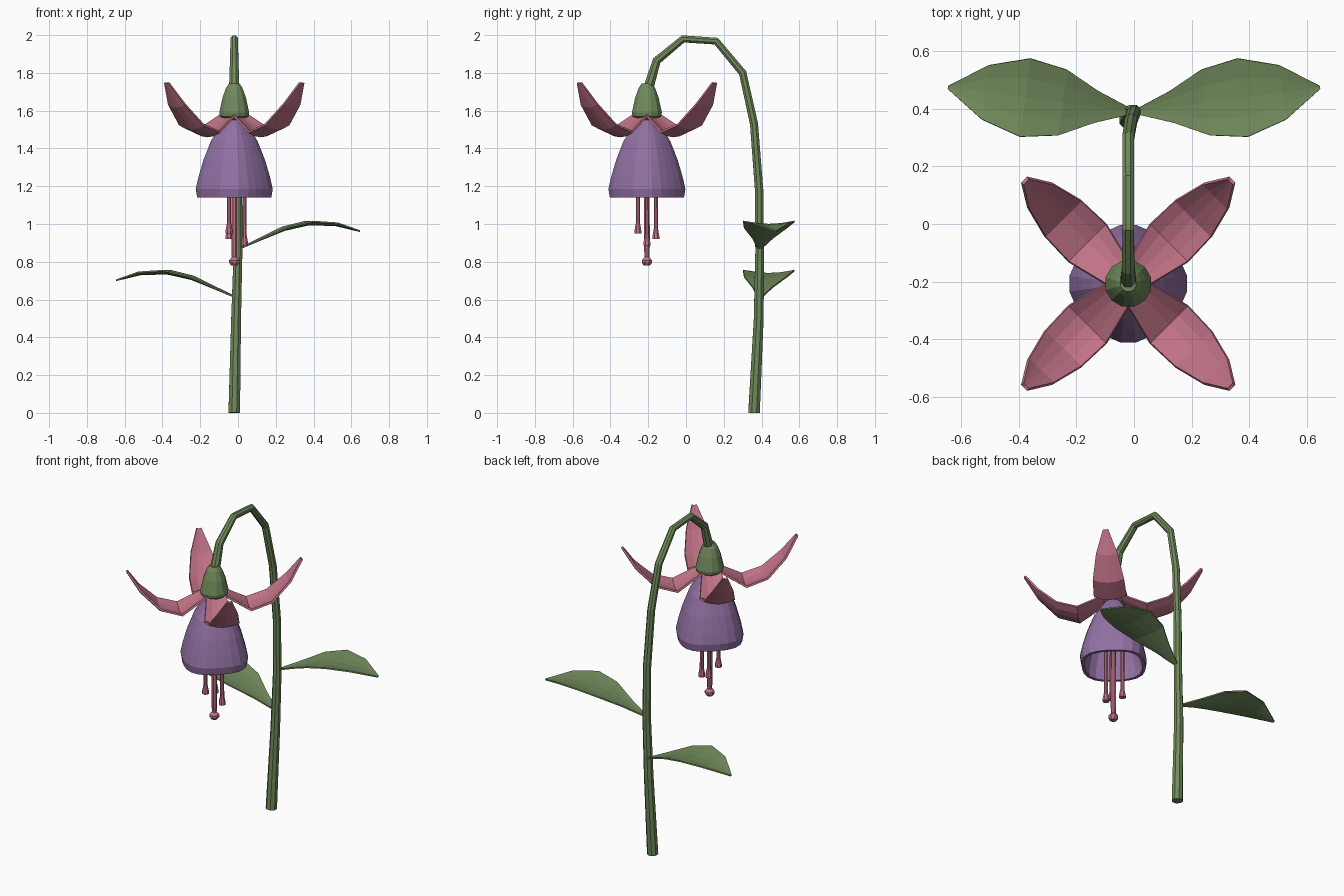
import bpy, bmesh, math

cube = bpy.data.objects.get("Cube")
if cube:
    bpy.data.objects.remove(cube, do_unlink=True)


def material(name, rgb):
    m = bpy.data.materials.new(name)
    m.use_nodes = True
    m.diffuse_color = (*rgb, 1)
    m.node_tree.nodes["Principled BSDF"].inputs["Base Color"].default_value = (*rgb, 1)
    return m


GREEN = material("leaf green", (0.165, 0.255, 0.105))
PINK = material("rose pink", (0.53, 0.17, 0.24))
PURPLE = material("soft purple", (0.29, 0.165, 0.37))
FX, FY = -0.02, -0.207      # flower axis


def finish(name, bm, mat, location):
    bmesh.ops.recalc_face_normals(bm, faces=bm.faces)
    mesh = bpy.data.meshes.new(name)
    bm.to_mesh(mesh)
    bm.free()
    mesh.materials.append(mat)
    ob = bpy.data.objects.new(name, mesh)
    ob.location = location
    bpy.context.collection.objects.link(ob)
    return ob


def lathe(name, profile, sides, mat, location, lobe=0.0):
    """Turn (radius, z) points about z; lobe gives a soft four-lobed section."""
    bm = bmesh.new()
    rings = []
    for r, z in profile:
        ring = []
        for i in range(sides):
            a = math.tau * (i + 0.5) / sides
            q = r * (1 - lobe + lobe * math.cos(4 * a))
            ring.append(bm.verts.new((q * math.cos(a), q * math.sin(a), z)))
        rings.append(ring)
    for lo, hi in zip(rings, rings[1:]):
        for i in range(sides):
            j = (i + 1) % sides
            bm.faces.new((lo[i], lo[j], hi[j], hi[i]))
    bm.faces.new(rings[0])
    bm.faces.new(rings[-1])
    return finish(name, bm, mat, location)


def blade(name, stations, cup, mat, location, angle, thickness):
    """Cupped leaf shape along +x from (distance, z, half width) stations."""
    bm = bmesh.new()
    rows = []
    for x, z, w in stations:
        rows.append([bm.verts.new((x, w * c, z + cup * w * c * c))
                     for c in (-1, -0.5, 0, 0.5, 1)])
    for a, b in zip(rows, rows[1:]):
        for i in range(len(a) - 1):
            bm.faces.new((a[i], b[i], b[i + 1], a[i + 1]))
    ob = finish(name, bm, mat, location)
    ob.rotation_euler.z = angle
    mod = ob.modifiers.new("thickness", "SOLIDIFY")
    mod.thickness = thickness
    mod.offset = 0
    return ob


# Arching stem: x, y, z, radius
path = [(-0.02, 0.36, 0, 0.033), (-0.01, 0.385, 0.5, 0.028),
        (0, 0.39, 0.85, 0.025), (0, 0.387, 1.18, 0.024),
        (-0.01, 0.36, 1.53, 0.023), (-0.02, 0.30, 1.80, 0.022),
        (-0.02, 0.16, 1.968, 0.021), (-0.02, -0.015, 1.98, 0.021),
        (-0.02, -0.155, 1.865, 0.024), (-0.02, -0.205, 1.70, 0.03)]
curve = bpy.data.curves.new("stem", "CURVE")
curve.dimensions = "3D"
curve.bevel_depth = 1
curve.bevel_resolution = 2
curve.use_fill_caps = True
spline = curve.splines.new("POLY")
spline.points.add(len(path) - 1)
for p, (x, y, z, r) in zip(spline.points, path):
    p.co = (x, y, z, 1)
    p.radius = r
spline.use_smooth = False
curve.materials.append(GREEN)
stem = bpy.data.objects.new("stem", curve)
bpy.context.collection.objects.link(stem)
bpy.context.view_layer.objects.active = stem
stem.select_set(True)
bpy.ops.object.convert(target="MESH")

# Leaves, one each side at different heights
leaf = [(0, 0, 0.01), (0.12, 0.05, 0.055), (0.24, 0.098, 0.115),
        (0.37, 0.127, 0.137), (0.51, 0.123, 0.095), (0.64, 0.092, 0.006)]
tilt = math.radians(7.5)
blade("left_leaf", leaf, 0.12, GREEN, (0.01, 0.39, 0.87), tilt, 0.008)
blade("right_leaf", leaf, 0.12, GREEN, (-0.01, 0.39, 0.61), math.pi - tilt, 0.008)

# Green cap above the flower
lathe("flower_cap", [(0.05, 1.55), (0.078, 1.57), (0.082, 1.59), (0.064, 1.67),
                     (0.045, 1.72), (0.028, 1.745)], 12, GREEN, (FX, FY, 0))

# Hollow bell
lathe("bell", [(0.035, 1.57), (0.075, 1.515), (0.125, 1.44), (0.165, 1.34),
               (0.192, 1.25), (0.207, 1.185), (0.199, 1.14), (0.18, 1.14),
               (0.187, 1.185), (0.172, 1.25), (0.146, 1.34), (0.105, 1.44),
               (0.05, 1.51)], 24, PURPLE, (FX, FY, 0), lobe=0.045)

# Four upswept sepals
sepal = [(0.03, 1.575, 0.05), (0.2, 1.465, 0.092), (0.32, 1.505, 0.088),
         (0.43, 1.62, 0.06), (0.505, 1.745, 0.014)]
for i in range(4):
    blade(f"sepal_{i + 1}", sepal, 0.25, PINK, (FX, FY, 0),
          math.pi / 4 + i * math.pi / 2, 0.012)

# Three stamens around a longer pistil
for i, end in enumerate((0.885, 0.92, 0.95)):
    a = i * math.tau / 3
    lathe(f"stamen_{i + 1}",
          [(0.02, end), (0.02, end + 0.015), (0.012, end + 0.055), (0.011, 1.5)],
          8, PINK, (FX + 0.055 * math.cos(a), FY + 0.055 * math.sin(a), 0))
lathe("pistil", [(0.018, 0.78), (0.029, 0.795), (0.029, 0.808), (0.014, 0.825),
                 (0.017, 0.89), (0.013, 1.52)], 8, PINK, (FX, FY, 0))
